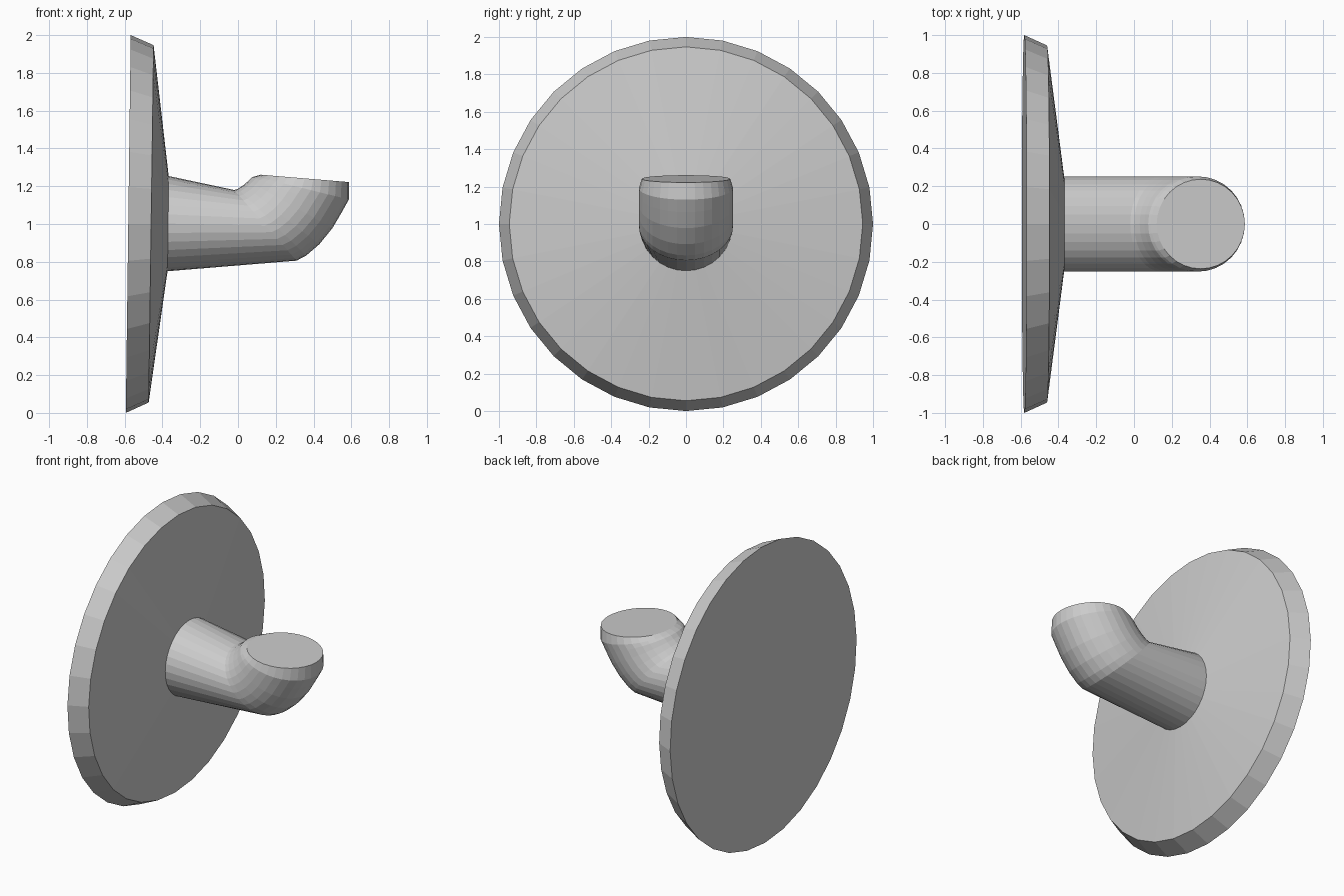
import bpy, bmesh, math

if "Cube" in bpy.data.objects:
    bpy.data.objects.remove(bpy.data.objects["Cube"])

SIDES = 32


def loft(name, rings, cap_start=False, cap_end=False):
    """Join elliptical rings; each is (top x, top z, bottom x, bottom z, half width in y)."""
    bm = bmesh.new()
    loops = []
    for tx, tz, bx, bz, w in rings:
        cx, cz = (tx + bx) / 2, (tz + bz) / 2
        ux, uz = (tx - bx) / 2, (tz - bz) / 2
        loop = []
        for i in range(SIDES):
            a = 2 * math.pi * i / SIDES
            c, s = math.cos(a), math.sin(a)
            loop.append(bm.verts.new((cx + ux * c, w * s, cz + uz * c)))
        loops.append(loop)
    for a, b in zip(loops, loops[1:]):
        for i in range(SIDES):
            j = (i + 1) % SIDES
            bm.faces.new((a[i], a[j], b[j], b[i]))
    if cap_start:
        bm.faces.new(loops[0])
    if cap_end:
        bm.faces.new(loops[-1])
    bmesh.ops.recalc_face_normals(bm, faces=bm.faces)
    # open shells: make the first wall face point away from its ring centre
    bm.normal_update()
    mesh = bpy.data.meshes.new(name)
    bm.to_mesh(mesh)
    bm.free()
    obj = bpy.data.objects.new(name, mesh)
    bpy.context.collection.objects.link(obj)
    return obj


base = (-0.367, 1.254, -0.373, 0.75, 0.252)

# wide, slightly tilted disc with bevelled rim and shallow conical front
loft("disc", [
    (-0.568, 2.0, -0.594, 0.0, 1.0),
    (-0.447, 1.947, -0.473, 0.055, 0.945),
    base,
], cap_start=True)

# stem that bends upward through an elbow to a flat end
loft("bent_stem", [
    base,
    (-0.02, 1.18, 0.31, 0.806, 0.252),
    (0.00, 1.187, 0.36, 0.832, 0.252),
    (0.03, 1.207, 0.43, 0.892, 0.252),
    (0.055, 1.228, 0.50, 0.978, 0.252),
    (0.075, 1.248, 0.55, 1.063, 0.252),
    (0.09, 1.252, 0.587, 1.13, 0.252),
    (0.12, 1.261, 0.587, 1.222, 0.237),
], cap_end=True)
